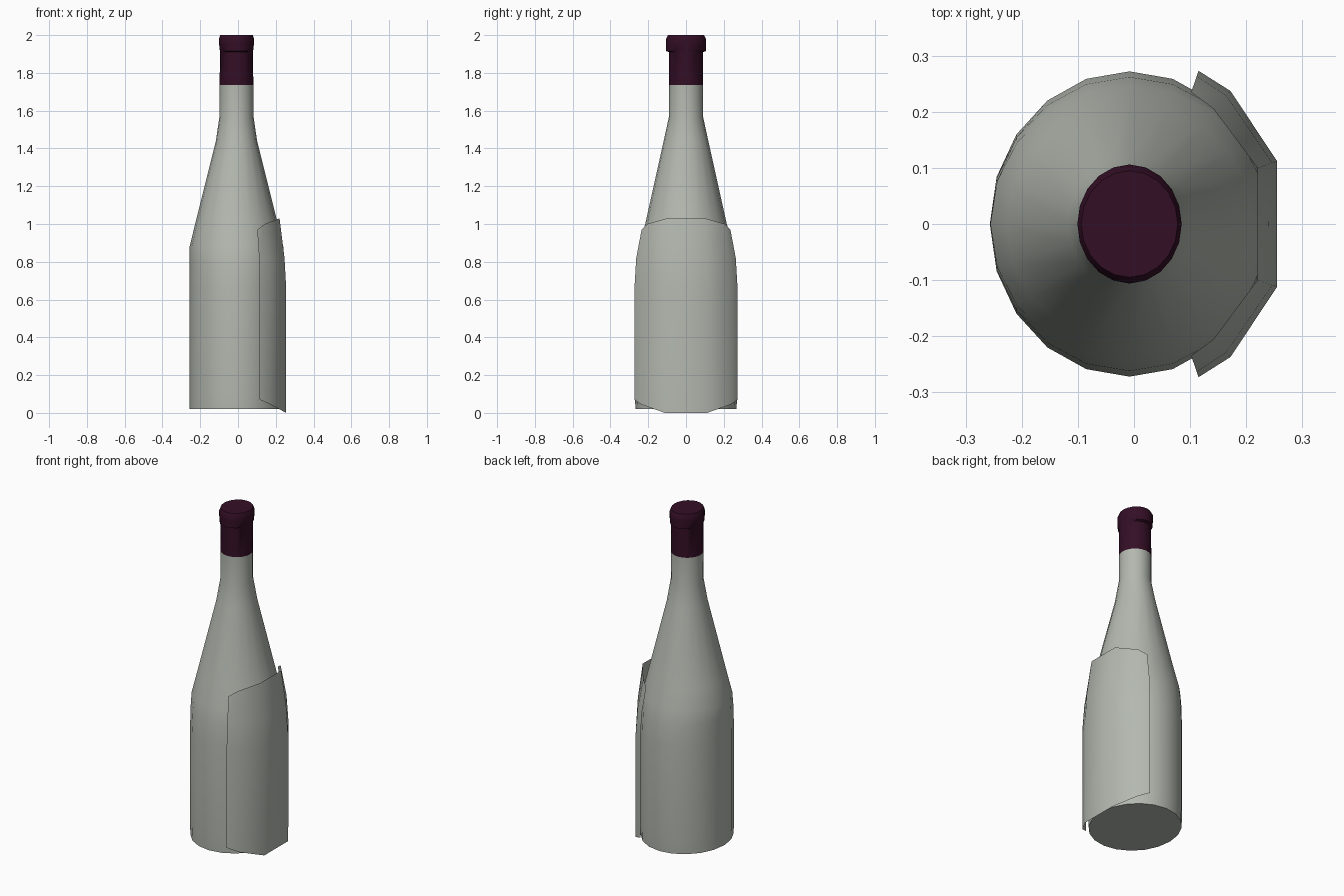
import bpy, bmesh, math

if "Cube" in bpy.data.objects:
    bpy.data.objects.remove(bpy.data.objects["Cube"])

SIDES = 20
CX = -0.008  # bottle axis, shifted slightly by the label


def material(name, rgb):
    m = bpy.data.materials.new(name)
    m.diffuse_color = (*rgb, 1)
    m.use_nodes = True
    m.node_tree.nodes["Principled BSDF"].inputs["Base Color"].default_value = m.diffuse_color
    return m


def finish(name, bm, mat, angle):
    me = bpy.data.meshes.new(name)
    bm.to_mesh(me)
    bm.free()
    me.materials.append(mat)
    ob = bpy.data.objects.new(name, me)
    bpy.context.collection.objects.link(ob)
    bpy.ops.object.select_all(action='DESELECT')
    bpy.context.view_layer.objects.active = ob
    ob.select_set(True)
    bpy.ops.object.shade_smooth_by_angle(angle=math.radians(angle))
    return ob


def lathe(name, profile, mat, cap_bottom, cap_top):
    """Stack elliptical rings (z, x radius, y radius)."""
    bm = bmesh.new()
    rings = []
    for z, rx, ry in profile:
        rings.append([bm.verts.new((CX + rx * math.cos(a), ry * math.sin(a), z))
                      for a in (2 * math.pi * i / SIDES for i in range(SIDES))])
    for lo, hi in zip(rings, rings[1:]):
        for i in range(SIDES):
            j = (i + 1) % SIDES
            bm.faces.new((lo[i], lo[j], hi[j], hi[i]))
    if cap_bottom:
        bm.faces.new(rings[0][::-1])
    if cap_top:
        bm.faces.new(rings[-1])
    return finish(name, bm, mat, 50)


glass = material("pale grey glass", (0.45, 0.48, 0.43))
foil = material("dark plum foil", (0.034, 0.0045, 0.019))

# Bottle body, shoulder and neck
lathe("bottle", [(0.02, 0.249, 0.267), (0.1, 0.249, 0.272), (0.67, 0.249, 0.272),
                 (0.80, 0.249, 0.262), (0.88, 0.248, 0.247), (1.0, 0.219, 0.216),
                 (1.44, 0.109, 0.118), (1.57, 0.09, 0.09), (1.735, 0.089, 0.089)],
      glass, True, False)

# Foil capsule with the lip at the top
lathe("foil_cap", [(1.735, 0.089, 0.089), (1.91, 0.088, 0.089), (1.915, 0.088, 0.106),
                   (1.96, 0.093, 0.106), (1.98, 0.093, 0.106), (2.0, 0.086, 0.095)],
      foil, False, True)

# Curved label wrapped round the +x side: base x, y, z then top x, y, z
half = [((0.115, 0.273, 0.07), (0.102, 0.235, 0.97)),
        ((0.172, 0.237, 0.045), (0.142, 0.205, 1.0)),
        ((0.255, 0.112, 0.0), (0.22, 0.10, 1.03))]
flip = lambda p: (p[0], -p[1], p[2])
columns = [(flip(b), flip(t)) for b, t in half] + half[::-1]
bm = bmesh.new()
grid = []
for b, t in columns:
    mix = lambda f, z: (b[0] + (t[0] - b[0]) * f, b[1] + (t[1] - b[1]) * f, z)
    grid.append([bm.verts.new(p) for p in
                 (b, mix(0, 0.66), mix(0.25, 0.82), t)])
for c, d in zip(grid, grid[1:]):
    for k in range(3):
        bm.faces.new((c[k], d[k], d[k + 1], c[k + 1]))
finish("label", bm, glass, 60)
